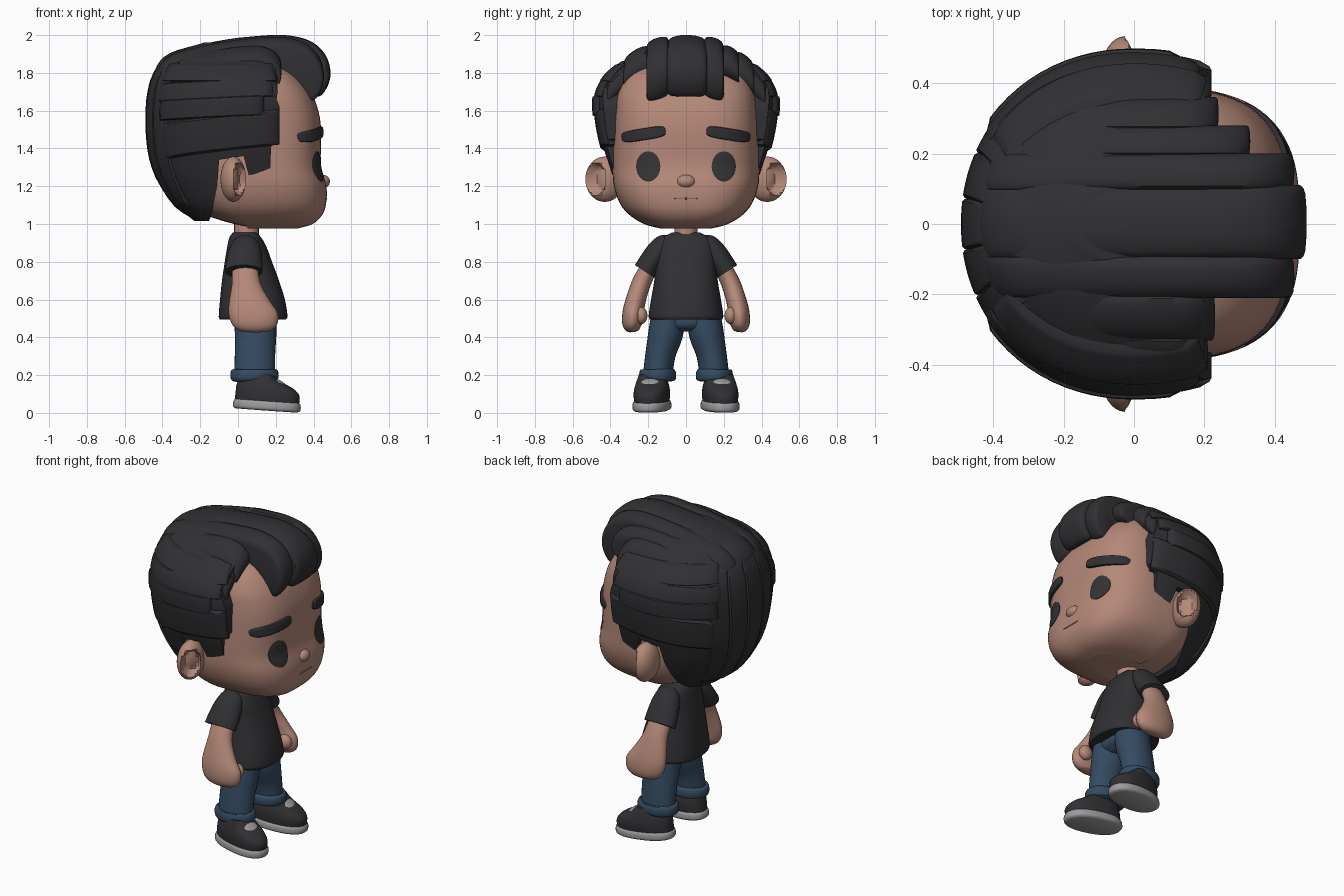
import bpy, bmesh, math
from mathutils import Vector, Matrix

if "Cube" in bpy.data.objects:
    bpy.data.objects.remove(bpy.data.objects["Cube"])

def material(name, rgb):
    m = bpy.data.materials.new(name)
    m.diffuse_color = (*rgb, 1)
    m.use_nodes = True
    m.node_tree.nodes["Principled BSDF"].inputs["Base Color"].default_value = m.diffuse_color
    return m

SKIN = material("skin", (0.46, 0.25, 0.19))
LIP = material("lip_line", (0.28, 0.13, 0.10))
BLACK = material("charcoal", (0.030, 0.030, 0.034))
EYE = material("eye_black", (0.034, 0.034, 0.036))
DENIM = material("denim", (0.035, 0.07, 0.12))
SOLE = material("sole_grey", (0.33, 0.33, 0.34))

def finish(name, bm, mat):
    bmesh.ops.recalc_face_normals(bm, faces=bm.faces)
    me = bpy.data.meshes.new(name)
    bm.to_mesh(me)
    bm.free()
    me.materials.append(mat)
    ob = bpy.data.objects.new(name, me)
    bpy.context.collection.objects.link(ob)
    return ob

def grid(name, rows, mat, closed=True, caps=True):
    """Skin a list of point rows; closed rows become rings with end caps."""
    bm = bmesh.new()
    vs = [[bm.verts.new(p) for p in r] for r in rows]
    n = len(rows[0])
    for a, b in zip(vs, vs[1:]):
        for j in range(n if closed else n - 1):
            k = (j + 1) % n
            bm.faces.new((a[j], a[k], b[k], b[j]))
    if closed and caps:
        bm.faces.new(vs[0])
        bm.faces.new(vs[-1])
    return finish(name, bm, mat)

def sample(tab, z):
    """Smooth interpolation of station rows keyed by their first value."""
    z = min(max(z, tab[0][0]), tab[-1][0])
    i = max(k for k in range(len(tab) - 1) if tab[k][0] <= z)
    h = tab[i + 1][0] - tab[i][0]
    t = (z - tab[i][0]) / h
    def slope(k, c):
        a, b = max(k - 1, 0), min(k + 1, len(tab) - 1)
        return (tab[b][c] - tab[a][c]) / (tab[b][0] - tab[a][0])
    return [(2*t**3 - 3*t*t + 1) * tab[i][c] + (t**3 - 2*t*t + t) * h * slope(i, c)
            + (3*t*t - 2*t**3) * tab[i + 1][c] + (t**3 - t*t) * h * slope(i + 1, c)
            for c in range(1, len(tab[0]))]

def slice_pt(tab, z, th, cx, nf, nb):
    """Point on a horizontal superellipse slice; rows are (z, x_front, x_back, half_width)."""
    xf, xb, w = sample(tab, z)
    c, s = math.cos(th), math.sin(th)
    n = nf if c > 0 else nb
    a = xf - cx if c > 0 else cx - xb
    return Vector((cx + a * math.copysign(abs(c) ** (2/n), c),
                   w * math.copysign(abs(s) ** (2/n), s), z))

def loft(name, tab, cx, nf, nb, mat, levels=36, seg=64):
    z0, z1 = tab[0][0], tab[-1][0]
    zs = [z0 + (z1 - z0) * (0.5 - 0.5 * math.cos(math.pi * i / levels)) for i in range(levels + 1)]
    return grid(name, [[slice_pt(tab, z, 2 * math.pi * j / seg, cx, nf, nb) for j in range(seg)]
                       for z in zs], mat)

def tube(name, pts, mat, steps=6, seg=28):
    """Tube along (x, y, z, radius_x, radius_across)."""
    tab = [(i, *p) for i, p in enumerate(pts)]
    vals = [sample(tab, i / steps) for i in range((len(pts) - 1) * steps + 1)]
    rows = []
    for i, v in enumerate(vals):
        a, b = vals[max(i - 1, 0)], vals[min(i + 1, len(vals) - 1)]
        t = Vector((0, b[1] - a[1], b[2] - a[2])).normalized()
        side = t.cross(Vector((1, 0, 0)))
        rows.append([Vector(v[:3]) + Vector((v[3] * math.cos(u), 0, 0)) + side * v[4] * math.sin(u)
                     for u in (2 * math.pi * j / seg for j in range(seg))])
    return grid(name, rows, mat)

def ellipsoid(name, loc, rad, mat, rot=None, edit=None):
    bm = bmesh.new()
    bmesh.ops.create_uvsphere(bm, u_segments=32, v_segments=20, radius=1)
    for v in bm.verts:
        if edit:
            edit(v)
        v.co = Vector((v.co.x * rad[0], v.co.y * rad[1], v.co.z * rad[2]))
        v.co = (rot @ v.co if rot else v.co) + Vector(loc)
    return finish(name, bm, mat)

# Head
HEAD = [(0.975, 0.31, 0.12, 0.13), (0.995, 0.385, 0.0, 0.21), (1.04, 0.44, -0.15, 0.29),
        (1.10, 0.465, -0.24, 0.345), (1.20, 0.468, -0.31, 0.382), (1.31, 0.44, -0.37, 0.388),
        (1.50, 0.44, -0.42, 0.385), (1.60, 0.425, -0.42, 0.38), (1.70, 0.385, -0.4, 0.365),
        (1.80, 0.30, -0.33, 0.31), (1.87, 0.18, -0.2, 0.2)]
loft("head", HEAD, 0.05, 3.0, 2.2, SKIN, 48, 80)
ellipsoid("nose", (0.447, 0, 1.225), (0.04, 0.05, 0.036), SKIN)

def face_x(y, z):
    xf, _, w = sample(HEAD, z)
    return 0.05 + (xf - 0.05) * max(1 - (abs(y) / w) ** 3, 0) ** (1/3)

def face_patch(name, y, z, ry, rz, tilt, n, lift, mat):
    """Rounded plate that follows the face."""
    rows = []
    for r, l in ((0.02, 1), (0.4, 1), (0.75, 0.97), (0.93, 0.85), (1, 0.5), (1, -1.5)):
        row = []
        for j in range(40):
            u = 2 * math.pi * j / 40
            a = r * ry * math.copysign(abs(math.cos(u)) ** (2/n), math.cos(u))
            b = r * rz * math.copysign(abs(math.sin(u)) ** (2/n), math.sin(u))
            py = y + a * math.cos(tilt) - b * math.sin(tilt)
            pz = z + a * math.sin(tilt) + b * math.cos(tilt)
            row.append((face_x(py, pz) + l * lift, py, pz))
        rows.append(row)
    return grid(name, rows, mat)

face_patch("mouth", 0, 1.135, 0.065, 0.004, 0, 2, 0.003, LIP)

# Eyes, eyebrows, ears
def dent(v):
    d = Vector((0.72, 0.69, 0)).normalized()
    k = v.co.dot(d)
    if k > 0.72:
        v.co -= d * 0.75 * min((k - 0.72) / 0.13, 1)

for s, side in ((1, "left"), (-1, "right")):
    face_patch(side + "_eye", s * 0.2, 1.305, 0.064, 0.08, 0, 2, 0.007, EYE)
    face_patch(side + "_eyebrow", s * 0.225, 1.475, 0.118, 0.031, -s * 0.16, 4, 0.018, BLACK)
    ear = ellipsoid(side + "_ear", (-0.025, 0.43, 1.237), (0.068, 0.103, 0.12), SKIN, edit=dent)
    if s < 0:
        ear.data.transform(Matrix.Scale(-1, 4, (0, 1, 0)))
        ear.data.flip_normals()

# Hair base, with the hairline cut from the side
HAIR = [(1.015, 0.3, -0.23, 0.24), (1.10, 0.4, -0.33, 0.315), (1.22, 0.5, -0.41, 0.375),
        (1.30, 0.5, -0.445, 0.403), (1.40, 0.5, -0.468, 0.435), (1.55, 0.5, -0.478, 0.465),
        (1.68, 0.5, -0.47, 0.468), (1.78, 0.46, -0.445, 0.42), (1.86, 0.40, -0.395, 0.33),
        (1.92, 0.32, -0.31, 0.23), (1.96, 0.22, -0.18, 0.11)]
hair = loft("hair_base", HAIR, 0, 2.2, 2.1, BLACK, 48, 80)
LINE = [(0.2, 2.2), (0.2, 1.78), (0.18, 1.72), (0.22, 1.62), (0.22, 1.45), (0.175, 1.41),
        (0.17, 1.27), (0.13, 1.235), (0.06, 1.245), (0.03, 1.36), (-0.1, 1.34),
        (-0.11, 1.2), (-0.14, 1.05), (-0.2, 0.9), (0.8, 0.9), (0.8, 2.2)]
cutter = grid("hairline_cutter", [[(x, y, z) for x, z in LINE] for y in (-0.7, 0.7)], BLACK)
mod = hair.modifiers.new("hairline", "BOOLEAN")
mod.operation, mod.solver, mod.object = "DIFFERENCE", "EXACT", cutter
bpy.context.view_layer.objects.active = hair
bpy.ops.object.modifier_apply(modifier="hairline")
bpy.data.objects.remove(cutter)

# Raised locks that wrap the sides and back
def lock(name, th0, th1, z0, z1, rise, lift):
    """Raised band on the hair surface; rise lifts the front end (th0)."""
    us = [0, 0.004, 0.02, 0.05] + [i / 16 for i in range(1, 16)] + [0.95, 0.98, 0.996, 1]
    edge = lambda u: min(u, 1 - u)
    def height(u):
        e = edge(u)
        return -0.05 if e == 0 else lift * (0.1 if e < 0.01 else 0.6 if e < 0.03 else 0.85 if e < 0.06 else 1)
    rows = []
    for u in us:
        th = math.radians(th0 + (th1 - th0) * u)
        row = []
        for v in us:
            z = z0 + (z1 - z0) * v + rise * (0.5 - u)
            p = slice_pt(HAIR, z, th, 0, 2.2, 2.1)
            l = min(height(u), height(v))
            row.append(p + Vector((math.cos(th), math.sin(th), 0)) * l)
        rows.append(row)
    return grid(name, rows, BLACK, closed=False)

for s, side in ((1, "left"), (-1, "right")):
    for i, (a, b, z0, z1, rise, l) in enumerate(((66, 146, 1.38, 1.57, 0.08, 0.018),
                                                 (76, 148, 1.56, 1.67, 0.03, 0.026),
                                                 (70, 152, 1.66, 1.76, 0.03, 0.018),
                                                 (66, 150, 1.755, 1.85, 0.0, 0.022))):
        lock(f"{side}_side_lock_{i + 1}", s * a, s * b, z0, z1, rise, l)
for i in range(5):
    lock(f"back_lock_{i + 1}", 140 + 16 * i, 156 + 16 * i, 1.04 + 0.015 * abs(i - 2), 1.86, 0, 0.013)

# Swept-back top locks and the curled quiff
QUIFF = [(-0.44, 1.80), (-0.36, 1.905), (-0.1, 1.97), (0.1, 1.995), (0.25, 2.0), (0.38, 1.97),
         (0.46, 1.90), (0.49, 1.81), (0.475, 1.73), (0.43, 1.675), (0.375, 1.70), (0.335, 1.755),
         (0.22, 1.77), (-0.1, 1.75), (-0.36, 1.74)]
SHORT = [(-0.43, 1.80), (-0.35, 1.90), (-0.1, 1.97), (0.08, 1.99), (0.17, 1.97), (0.22, 1.91),
         (0.205, 1.83), (0.1, 1.78), (-0.1, 1.75), (-0.36, 1.74)]

def smooth_loop(pts, n=5):
    out = []
    for i in range(len(pts)):
        a, b, c, d = (Vector(pts[(i + k) % len(pts)]) for k in (-1, 0, 1, 2))
        for t in (k / n for k in range(n)):
            out.append(0.5 * (2*b + (c - a)*t + (2*a - 5*b + 4*c - d)*t*t + (3*b - a - 3*c + d)*t**3))
    return out

def top_lock(name, prof, y0, y1, front, dz):
    """Profile extruded across y, rounded at both sides and following the skull curve."""
    loop = smooth_loop(prof)
    fmax, zc = max(p.x for p in loop), 1.84
    rows = []
    for t, s in ((0, 0.75), (0.04, 0.88), (0.12, 0.95), (0.3, 0.99), (0.5, 1),
                 (0.7, 0.99), (0.88, 0.95), (0.96, 0.88), (1, 0.75)):
        y = y0 + (y1 - y0) * t
        k = math.sqrt(1 - (y / 0.5) ** 2)
        row = []
        for p in loop:
            x = p.x * (front / fmax if p.x > 0 else k) * (1 - (1 - s) * 0.15)
            row.append((x, y, zc + (p.y - zc) * s - 0.43 * (1 - k) + dz))
        rows.append(row)
    return grid(name, rows, BLACK)

for i, (prof, y0, y1, front, dz) in enumerate((
        (QUIFF, -0.10, 0.11, 0.49, 0.0), (QUIFF, -0.21, -0.09, 0.455, 0.005),
        (QUIFF, 0.095, 0.20, 0.455, 0.005), (SHORT, 0.19, 0.28, 0.33, 0.0),
        (SHORT, -0.33, -0.195, 0.23, 0.0), (SHORT, 0.265, 0.36, 0.24, 0.0),
        (SHORT, -0.415, -0.32, 0.21, -0.01), (SHORT, 0.345, 0.42, 0.22, -0.01))):
    top_lock(f"top_lock_{i + 1}", prof, y0, y1, front, dz)

# Neck, shirt and hips
tube("neck", [(0.045, 0, 0.90, 0.065, 0.062), (0.045, 0, 1.03, 0.065, 0.062)], SKIN)
SHIRT = [(0.495, 0.255, -0.097, 0.192), (0.51, 0.262, -0.102, 0.198), (0.60, 0.248, -0.095, 0.185),
         (0.70, 0.217, -0.085, 0.168), (0.80, 0.18, -0.07, 0.158), (0.88, 0.15, -0.057, 0.15),
         (0.93, 0.122, -0.045, 0.118), (0.955, 0.098, -0.028, 0.075)]
loft("shirt", SHIRT, 0.06, 2.4, 2.4, BLACK)
loft("hips", [(0.43, 0.15, 0.03, 0.1), (0.46, 0.19, -0.01, 0.16), (0.53, 0.19, -0.02, 0.17)],
     0.09, 2.4, 2.4, DENIM, 10)

# Sleeves, arms, legs and shoes
UPPER = [(0.04, 0.172, -0.172, 0.088), (0.09, 0.17, -0.17, 0.092), (0.125, 0.135, -0.168, 0.088),
         (0.155, 0.07, -0.16, 0.08), (0.19, 0.02, -0.15, 0.068)]
RUBBER = [(0, 0.165, -0.165, 0.085), (0.008, 0.18, -0.178, 0.097), (0.04, 0.18, -0.178, 0.097),
          (0.05, 0.172, -0.17, 0.09)]
for s, side in ((1, "left"), (-1, "right")):
    mir = lambda pts: [(p[0], s * p[1], *p[2:]) for p in pts]
    tube(side + "_sleeve", mir([(0.04, 0.085, 0.93, 0.03, 0.02), (0.04, 0.105, 0.905, 0.065, 0.05),
                                (0.037, 0.14, 0.86, 0.085, 0.064), (0.033, 0.18, 0.805, 0.096, 0.064),
                                (0.03, 0.217, 0.748, 0.101, 0.064)]), BLACK)
    tube(side + "_arm", mir([(0.035, 0.185, 0.79, 0.07, 0.045), (0.043, 0.235, 0.69, 0.075, 0.05),
                             (0.06, 0.265, 0.60, 0.105, 0.053), (0.08, 0.28, 0.53, 0.13, 0.056),
                             (0.088, 0.285, 0.47, 0.12, 0.052), (0.09, 0.282, 0.437, 0.085, 0.034),
                             (0.09, 0.281, 0.428, 0.04, 0.015)]), SKIN)
    ellipsoid(side + "_thumb", (0.16, s * 0.237, 0.515), (0.042, 0.033, 0.045), SKIN)
    tube(side + "_leg", mir([(0.09, 0.09, 0.53, 0.11, 0.09), (0.093, 0.108, 0.42, 0.11, 0.092),
                             (0.09, 0.135, 0.31, 0.107, 0.08), (0.087, 0.152, 0.18, 0.108, 0.078)]), DENIM)
    tube(side + "_cuff", mir([(0.087, 0.149, 0.232, 0.105, 0.075), (0.087, 0.149, 0.226, 0.122, 0.092),
                              (0.087, 0.15, 0.20, 0.128, 0.098), (0.087, 0.151, 0.175, 0.122, 0.093),
                              (0.087, 0.151, 0.165, 0.105, 0.075)]), DENIM)
    place = (Matrix.Translation((0.15, s * 0.18, 0.013)) @ Matrix.Rotation(s * math.radians(9), 4, "Z")
             @ Matrix.Rotation(math.radians(4), 4, "Y"))
    for ob in (loft(side + "_shoe", UPPER, 0, 2.3, 2.3, BLACK, 16, 40),
               loft(side + "_sole", RUBBER, 0, 2.3, 2.3, SOLE, 10, 40),
               ellipsoid(side + "_laces", (0.055, 0, 0.152), (0.045, 0.05, 0.014), SOLE,
                         Matrix.Rotation(math.radians(25), 3, "Y"))):
        ob.data.transform(place)

# Smooth shading with sharp edges kept
for ob in bpy.data.objects:
    ob.select_set(ob.type == "MESH")
bpy.context.view_layer.objects.active = hair
bpy.ops.object.shade_smooth_by_angle(angle=math.radians(40))
